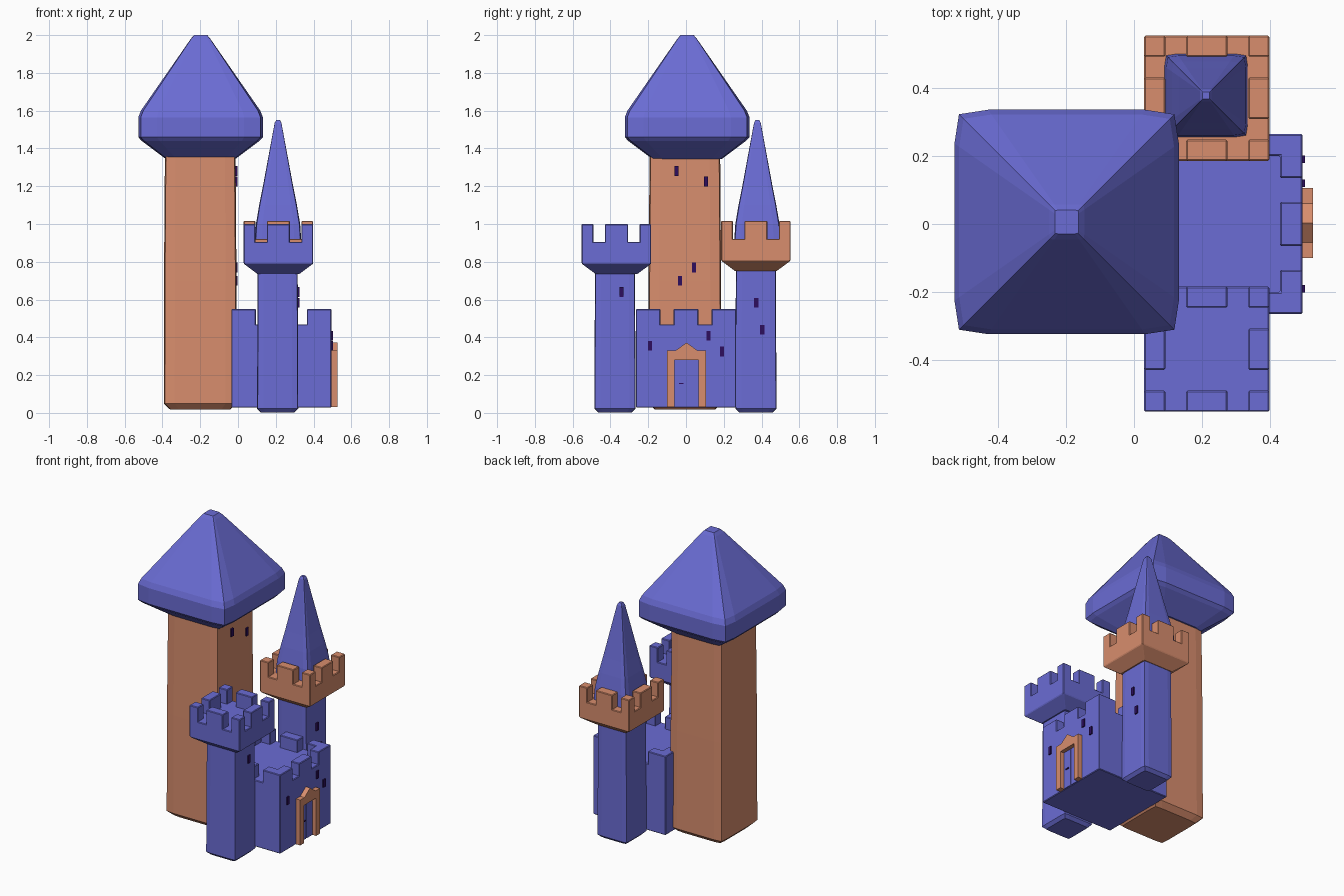
import bpy, bmesh
from mathutils import Vector

if "Cube" in bpy.data.objects:
    bpy.data.objects.remove(bpy.data.objects["Cube"])


def material(name, rgb):
    m = bpy.data.materials.new(name)
    m.diffuse_color = (*rgb, 1)
    m.use_nodes = True
    m.node_tree.nodes["Principled BSDF"].inputs["Base Color"].default_value = m.diffuse_color
    return m


BLUE = material("blue", (0.145, 0.15, 0.66))
ORANGE = material("orange", (0.69, 0.27, 0.155))
DARK = material("dark purple", (0.026, 0.004, 0.11))


def finish(bm, name, mat, bevel=0):
    bmesh.ops.recalc_face_normals(bm, faces=bm.faces)
    me = bpy.data.meshes.new(name)
    bm.to_mesh(me)
    bm.free()
    me.materials.append(mat)
    ob = bpy.data.objects.new(name, me)
    bpy.context.collection.objects.link(ob)
    if bevel:
        mod = ob.modifiers.new("soft edges", "BEVEL")
        mod.width = bevel
        mod.segments = 1
        mod.limit_method = "ANGLE"
        mod.angle_limit = 0.7
    return ob


def loft(name, mat, cx, cy, profile, corner):
    """Stack of slightly bulging square rings; profile is (z, half width)."""
    bm = bmesh.new()
    rings = []
    for z, h in profile:
        c, s = corner * h, 0.7 * h
        side = [(-s, -h), (s, -h), (c, -c)]
        ring = []
        for _ in range(4):
            ring += [bm.verts.new((cx + x, cy + y, z)) for x, y in side]
            side = [(-y, x) for x, y in side]
        rings.append(ring)
    for a, b in zip(rings, rings[1:]):
        for i in range(12):
            j = (i + 1) % 12
            bm.faces.new((a[i], a[j], b[j], b[i]))
    bm.faces.new(rings[0])
    bm.faces.new(rings[-1])
    return finish(bm, name, mat)


def battlement(name, mat, cx, cy, cuts, notches, top, floor, profile):
    """Square block with merlons; cuts run across the top, profile goes down."""
    bm = bmesh.new()
    n = len(cuts) - 1
    grid = [[bm.verts.new((cx + x, cy + y, floor)) for y in cuts] for x in cuts]
    merlons = []
    for i in range(n):
        for j in range(n):
            f = bm.faces.new((grid[i][j], grid[i + 1][j],
                              grid[i + 1][j + 1], grid[i][j + 1]))
            on_rim = i in (0, n - 1) or j in (0, n - 1)
            if on_rim and i not in notches and j not in notches:
                merlons.append(f)
    # walls: pull the rim down through the profile
    edges = [e for e in bm.edges if e.is_boundary]
    half = cuts[-1]
    for z, h in profile:
        new = bmesh.ops.extrude_edge_only(bm, edges=edges)["geom"]
        edges = [g for g in new if isinstance(g, bmesh.types.BMEdge)]
        for v in (g for g in new if isinstance(g, bmesh.types.BMVert)):
            v.co = (cx + (v.co.x - cx) * h / half,
                    cy + (v.co.y - cy) * h / half, z)
        half = h
    bmesh.ops.holes_fill(bm, edges=edges, sides=0)
    # merlons
    new = bmesh.ops.extrude_face_region(bm, geom=merlons)["geom"]
    verts = [g for g in new if isinstance(g, bmesh.types.BMVert)]
    bmesh.ops.translate(bm, verts=verts, vec=(0, 0, top - floor))
    return finish(bm, name, mat, 0.004)


def box(name, mat, lo, hi):
    bm = bmesh.new()
    bmesh.ops.create_cube(bm, size=1)
    lo, hi = Vector(lo), Vector(hi)
    for v in bm.verts:
        v.co = (lo + hi) / 2 + v.co * (hi - lo)
    return finish(bm, name, mat)


# Tall main tower and its roof
loft("main_tower", ORANGE, -0.2, -0.006,
     [(0.018, 0.16), (0.05, 0.193), (0.7, 0.192), (1.36, 0.187)], 0.97)
loft("main_roof", BLUE, -0.198, 0.006,
     [(1.345, 0.185), (1.44, 0.312), (1.46, 0.33), (1.565, 0.33),
      (1.6, 0.316), (1.98, 0.052), (2.0, 0.035)], 0.96)

# Gatehouse block
battlement("gatehouse", BLUE, 0.23, 0.0,
           [-0.265, -0.2, -0.135, -0.065, 0.065, 0.135, 0.2, 0.265],
           (2, 4), 0.55, 0.468, [(0.028, 0.265)])

# Two side towers with battlement crowns
crown_cuts = [-0.184, -0.122, -0.061, 0.061, 0.122, 0.184]
for side, cy, mat, dz in (("front", -0.368, BLUE, 0), ("back", 0.37, ORANGE, 0.016)):
    loft(side + "_tower", BLUE, 0.21, cy - 0.008 if cy < 0 else cy,
         [(0.003, 0.09), (0.022, 0.109), (0.76, 0.106)], 0.97)
    battlement(side + "_crown", mat, 0.214, cy, crown_cuts, (1, 3),
               1.0 + dz, 0.905 + dz,
               [(0.79 + dz, 0.184), (0.735 + dz, 0.11)])

# Spire on the back tower
loft("back_spire", BLUE, 0.212, 0.378,
     [(0.91, 0.123), (1.0, 0.117), (1.1, 0.1), (1.2, 0.08),
      (1.535, 0.018), (1.55, 0.01)], 0.96)

# Door frame with a small gable
bm = bmesh.new()
outline = [(-0.1, 0.03), (-0.1, 0.33), (-0.055, 0.33), (0.003, 0.372),
           (0.061, 0.33), (0.106, 0.33), (0.106, 0.03), (0.066, 0.03),
           (0.066, 0.28), (-0.06, 0.28), (-0.06, 0.03)]
face = bm.faces.new([bm.verts.new((0.485, y, z)) for y, z in outline])
new = bmesh.ops.extrude_face_region(bm, geom=[face], use_keep_orig=True)["geom"]
bmesh.ops.translate(bm, vec=(0.041, 0, 0),
                    verts=[g for g in new if isinstance(g, bmesh.types.BMVert)])
finish(bm, "door_frame", ORANGE)

# Door leaves and handle
box("door_leaf_left", BLUE, (0.49, -0.06, 0.03), (0.499, 0.001, 0.28))
box("door_leaf_right", BLUE, (0.49, 0.005, 0.03), (0.499, 0.066, 0.28))
box("door_handle", DARK, (0.497, -0.038, 0.152), (0.506, -0.012, 0.158))

# Window plates: wall x, then (y, z) centres
windows = {
    -0.011: [(-0.05, 1.28), (0.105, 1.225), (0.042, 0.77), (-0.032, 0.7)],
    0.317: [(-0.342, 0.64), (0.372, 0.583), (0.404, 0.44)],
    0.495: [(-0.19, 0.355), (0.12, 0.408), (0.19, 0.325)],
}
for x, spots in windows.items():
    for y, z in spots:
        box("window", DARK, (x - 0.002, y - 0.011, z - 0.026),
            (x + 0.0075, y + 0.011, z + 0.026))
